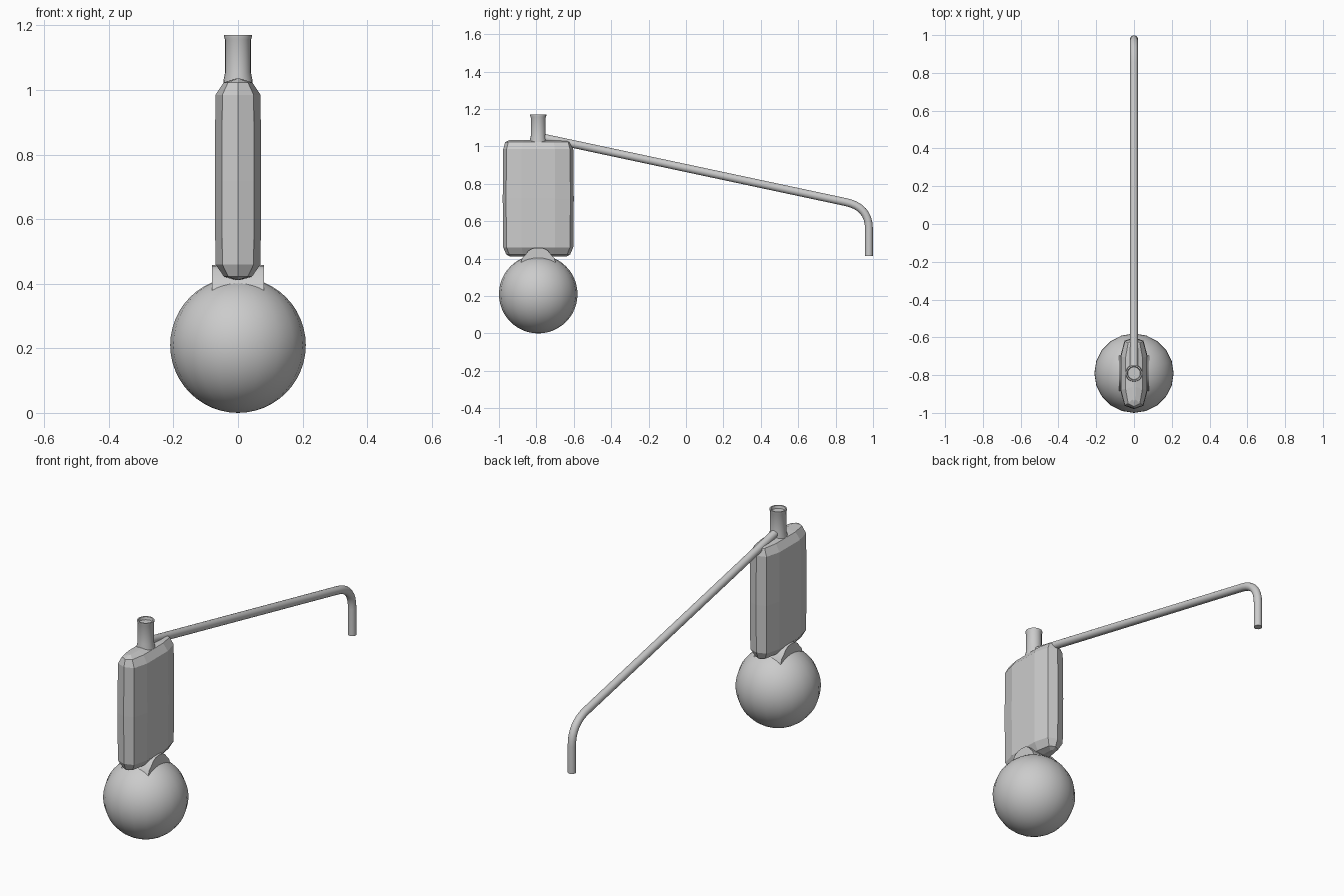
import bpy, bmesh, math

if "Cube" in bpy.data.objects:
    bpy.data.objects.remove(bpy.data.objects["Cube"])

YC = -0.79


def make_mesh(name, verts, faces, angle=None):
    me = bpy.data.meshes.new(name)
    me.from_pydata(verts, [], faces)
    bm = bmesh.new()
    bm.from_mesh(me)
    bmesh.ops.recalc_face_normals(bm, faces=bm.faces)
    bm.to_mesh(me)
    bm.free()
    ob = bpy.data.objects.new(name, me)
    bpy.context.collection.objects.link(ob)
    if angle:
        bpy.ops.object.select_all(action='DESELECT')
        ob.select_set(True)
        bpy.context.view_layer.objects.active = ob
        bpy.ops.object.shade_smooth_by_angle(angle=math.radians(angle))
    return ob


def loft(name, rings, angle=None):
    # skin equal-length closed rings and cap both ends
    n = len(rings[0])
    verts = [v for r in rings for v in r]
    faces = [(i * n + j, i * n + (j + 1) % n, (i + 1) * n + (j + 1) % n, (i + 1) * n + j)
             for i in range(len(rings) - 1) for j in range(n)]
    faces += [tuple(range(n)), tuple(range(len(verts) - n, len(verts)))]
    return make_mesh(name, verts, faces, angle)


def circle(r, z, n=20):
    return [(r * math.cos(2 * math.pi * k / n), YC + r * math.sin(2 * math.pi * k / n), z)
            for k in range(n)]


# round ball at the bottom
bpy.ops.mesh.primitive_uv_sphere_add(segments=20, ring_count=24, radius=0.21,
                                     location=(0, YC, 0.21))
ball = bpy.context.object
ball.name = "ball"
bpy.ops.object.shade_smooth()

# flared saddle on the ball: one arch profile carried across x
arch = [(-0.10, 0.36), (-0.085, 0.405), (-0.065, 0.425), (-0.052, 0.442), (-0.03, 0.455), (0, 0.458),
        (0.03, 0.455), (0.052, 0.442), (0.065, 0.425), (0.085, 0.405), (0.10, 0.36)]
loft("saddle", [[(x, YC + y, z) for y, z in arch] for x in (-0.08, 0.08)], 40)

# faceted flat body: a 10-sided section stacked through tapered ends
half = [(0, -0.19), (0.05, -0.172), (0.072, -0.09), (0.072, 0.09), (0.05, 0.172), (0, 0.19)]
section = half + [(-x, y) for x, y in half[-2:0:-1]]
levels = [(0.412, 0.12, 0.80), (0.422, 0.60, 0.90), (0.46, 0.97, 0.985), (0.72, 1, 1),
          (0.985, 0.97, 0.985), (1.023, 0.62, 0.93), (1.035, 0.12, 0.80)]
loft("body", [[(x * sx, YC + y * sy, z) for x, y in section] for z, sx, sy in levels])

# short spout with a rolled lip and a shallow recess
spout = [(0.046, 1.00), (0.045, 1.03), (0.040, 1.055), (0.040, 1.155), (0.043, 1.163),
         (0.043, 1.17), (0.036, 1.17), (0.033, 1.155)]
loft("spout", [circle(r, z) for r, z in spout], 40)

# long sloping rod with a bent tip
path = [(-0.77, 1.048), (0.85, 0.703)]
p0, p1, p2 = (0.85, 0.703), (0.978, 0.678), (0.978, 0.56)
for i in range(1, 9):
    t = i / 8
    path.append(tuple((1 - t) ** 2 * a + 2 * t * (1 - t) * b + t * t * c
                      for a, b, c in zip(p0, p1, p2)))
path.append((0.978, 0.415))
rings = []
for i, (y, z) in enumerate(path):
    a, b = path[max(i - 1, 0)], path[min(i + 1, len(path) - 1)]
    if i == 1:
        b = p1
    d = math.hypot(b[0] - a[0], b[1] - a[1])
    ny, nz = -(b[1] - a[1]) / d, (b[0] - a[0]) / d
    rings.append([(0.021 * math.cos(k * math.pi / 8), y + 0.021 * math.sin(k * math.pi / 8) * ny,
                   z + 0.021 * math.sin(k * math.pi / 8) * nz) for k in range(16)])
loft("bent_rod", rings, 40)
